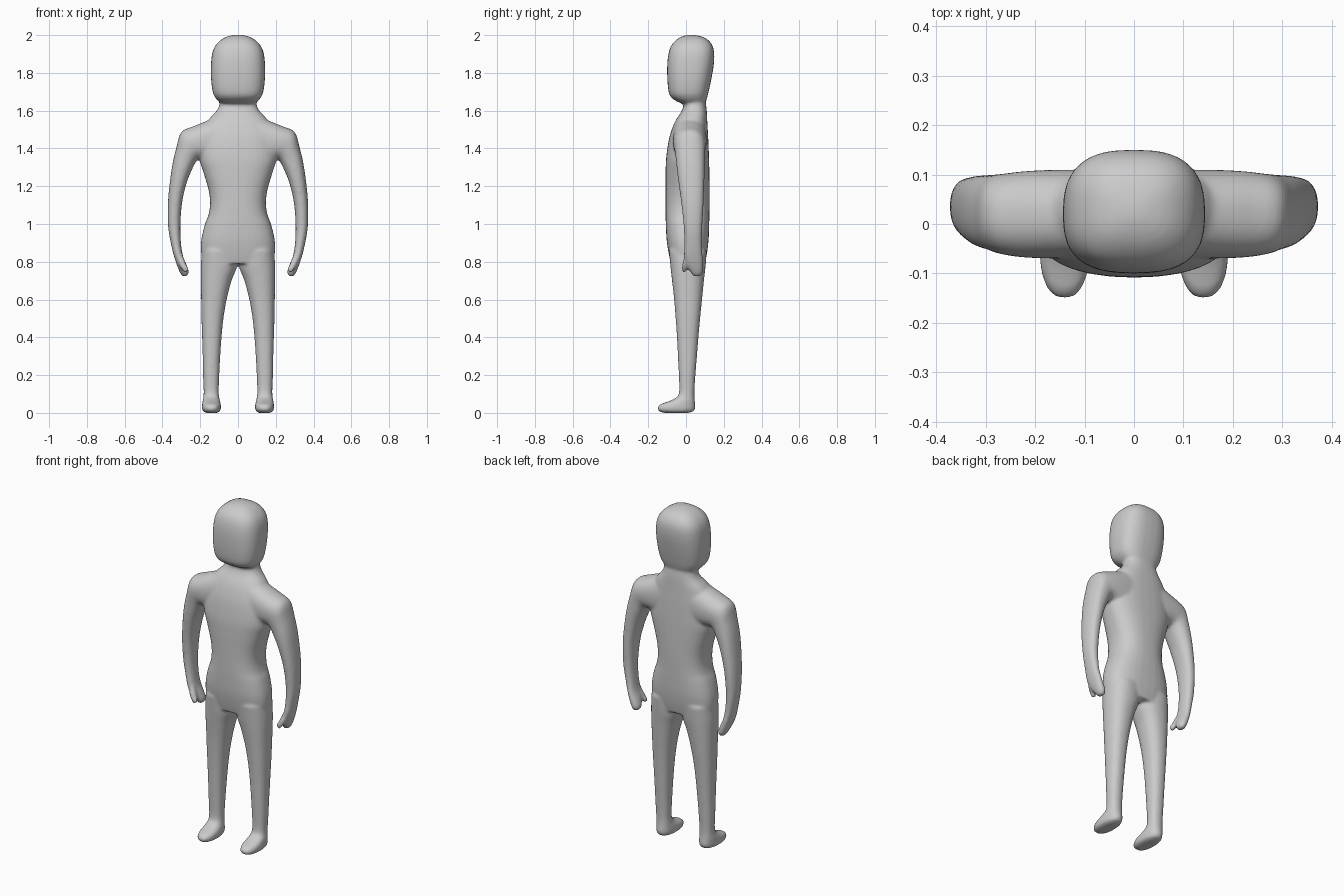
import bpy, bmesh, math
from mathutils import Vector

SEG = 32      # points round each cross-section
STEPS = 4     # in-between rings per span


def spline(a, b, c, d, t):
    return tuple(0.5 * (2*q + (r-p)*t + (2*p-5*q+4*r-s)*t*t + (3*q-p-3*r+s)*t**3)
                 for p, q, r, s in zip(a, b, c, d))


def loft(bm, rings, power, side=1):
    """Skin rings given as (x0, z0, x1, z1, y_front, y_back)."""
    full = []
    for i in range(len(rings) - 1):
        near = [rings[max(0, min(len(rings) - 1, i + k))] for k in (-1, 0, 1, 2)]
        full += [spline(*near, s / STEPS) for s in range(STEPS)]
    full.append(rings[-1])
    loops = []
    for x0, z0, x1, z1, y0, y1 in full:
        centre = Vector(((x0+x1)/2, (y0+y1)/2, (z0+z1)/2))
        wide = Vector(((x1-x0)/2, 0, (z1-z0)/2))
        deep = Vector((0, (y1-y0)/2, 0))
        loop = []
        for k in range(SEG):
            a = 2 * math.pi * k / SEG
            c, s = math.cos(a), math.sin(a)
            p = (centre + wide * math.copysign(abs(c) ** (2/power), c)
                 + deep * math.copysign(abs(s) ** (2/power), s))
            p.x *= side
            loop.append(bm.verts.new(p))
        loops.append(loop)
    for a, b in zip(loops, loops[1:]):
        for k in range(SEG):
            n = (k + 1) % SEG
            bm.faces.new((a[k], a[n], b[n], b[k]))
    bm.faces.new(loops[0])
    bm.faces.new(loops[-1])


def level(rows):
    """Symmetric horizontal rings from (z, half width, front, back)."""
    return [(-w, z, w, z, f, b) for z, w, f, b in rows]


torso = level([
    (0.79, 0.185, -0.08, 0.10), (0.85, 0.196, -0.093, 0.112), (0.92, 0.194, -0.103, 0.12),
    (1.0, 0.175, -0.107, 0.123), (1.05, 0.156, -0.108, 0.124), (1.11, 0.148, -0.108, 0.125),
    (1.18, 0.156, -0.108, 0.125), (1.27, 0.182, -0.108, 0.124), (1.35, 0.205, -0.105, 0.122),
    (1.45, 0.20, -0.09, 0.118), (1.52, 0.175, -0.068, 0.114), (1.56, 0.15, -0.048, 0.112),
    (1.60, 0.113, -0.022, 0.11), (1.635, 0.098, -0.012, 0.106), (1.68, 0.095, -0.01, 0.10)])

head = level([
    (1.635, 0.085, -0.015, 0.095), (1.65, 0.104, -0.05, 0.105), (1.67, 0.121, -0.078, 0.112),
    (1.70, 0.134, -0.092, 0.12), (1.77, 0.143, -0.099, 0.135), (1.85, 0.143, -0.099, 0.148),
    (1.91, 0.135, -0.091, 0.149), (1.95, 0.116, -0.075, 0.137), (1.98, 0.083, -0.045, 0.11),
    (1.996, 0.045, -0.012, 0.07), (2.002, 0.01, 0.015, 0.035)])

# Leg and foot: z, inner x, outer x, front, back
leg = [(i, z, o, z, f, b) for z, i, o, f, b in [
    (0.86, 0.01, 0.19, -0.09, 0.11), (0.78, 0.004, 0.197, -0.083, 0.104),
    (0.70, 0.034, 0.197, -0.074, 0.095), (0.60, 0.06, 0.195, -0.063, 0.085),
    (0.50, 0.077, 0.193, -0.055, 0.075), (0.40, 0.087, 0.19, -0.048, 0.066),
    (0.30, 0.094, 0.187, -0.043, 0.058), (0.20, 0.099, 0.185, -0.038, 0.05),
    (0.12, 0.102, 0.182, -0.036, 0.045), (0.085, 0.10, 0.183, -0.047, 0.045),
    (0.062, 0.095, 0.188, -0.09, 0.047), (0.045, 0.091, 0.19, -0.137, 0.049),
    (0.025, 0.09, 0.191, -0.152, 0.049), (0.008, 0.096, 0.185, -0.142, 0.04),
    (-0.001, 0.115, 0.165, -0.11, 0.01)]]

# Arm and closed fingers
arm = [
    (0.10, 1.32, 0.10, 1.575, -0.07, 0.11), (0.15, 1.33, 0.16, 1.548, -0.07, 0.11),
    (0.205, 1.342, 0.235, 1.518, -0.068, 0.107), (0.222, 1.33, 0.30, 1.487, -0.062, 0.102),
    (0.245, 1.285, 0.325, 1.41, -0.054, 0.10), (0.271, 1.22, 0.35, 1.30, -0.045, 0.098),
    (0.295, 1.12, 0.37, 1.13, -0.027, 0.094), (0.305, 1.0, 0.37, 0.99, -0.013, 0.087),
    (0.302, 0.90, 0.354, 0.89, -0.009, 0.084), (0.291, 0.83, 0.336, 0.82, -0.011, 0.089),
    (0.273, 0.785, 0.319, 0.77, 0.005, 0.091), (0.26, 0.748, 0.304, 0.736, 0.026, 0.088),
    (0.267, 0.725, 0.29, 0.72, 0.04, 0.076)]

thumb = [
    (0.295, 0.84, 0.33, 0.835, -0.008, 0.03), (0.275, 0.79, 0.313, 0.785, -0.02, 0.016),
    (0.261, 0.762, 0.295, 0.757, -0.024, 0.006), (0.266, 0.747, 0.284, 0.743, -0.018, -0.002)]

# One continuous body from the overlapping parts
bm = bmesh.new()
loft(bm, torso, 2.5)
loft(bm, head, 2.7)
for side in (1, -1):
    loft(bm, leg, 2.3, side)
    loft(bm, arm, 2.3, side)
    loft(bm, thumb, 2.0, side)
bmesh.ops.recalc_face_normals(bm, faces=bm.faces[:])
mesh = bpy.data.meshes.new("body")
bm.to_mesh(mesh)
bm.free()
body = bpy.data.objects.new("body", mesh)
bpy.context.collection.objects.link(body)

# Fuse and soften the joins
fuse = body.modifiers.new("fuse", 'REMESH')
fuse.mode = 'VOXEL'
fuse.voxel_size = 0.008
fuse.use_smooth_shade = True
soften = body.modifiers.new("soften", 'SMOOTH')
soften.factor = 0.5
soften.iterations = 8

clay = bpy.data.materials.new("light_grey")
clay.diffuse_color = (0.6, 0.6, 0.6, 1)
mesh.materials.append(clay)
